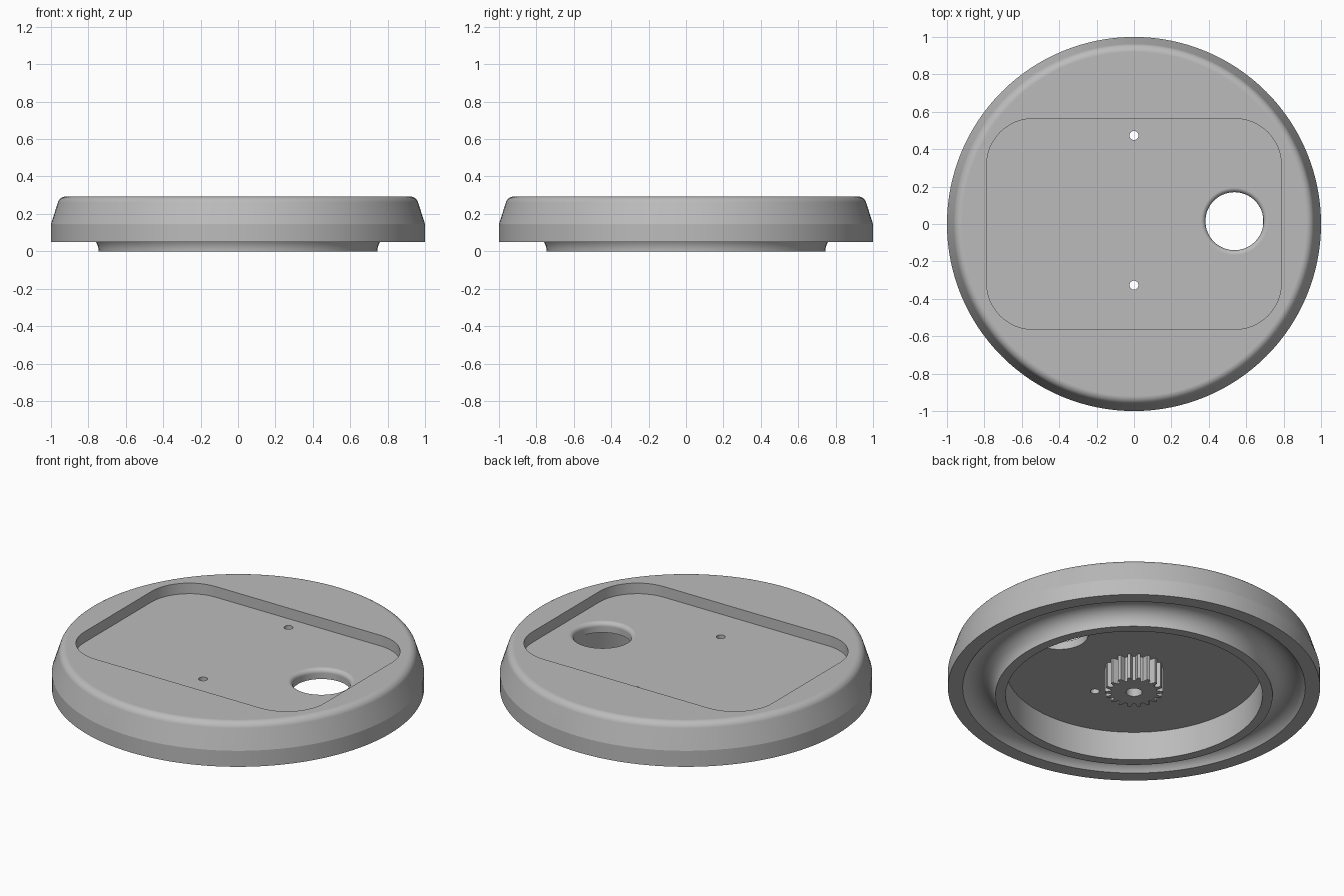
import bpy
import bmesh
from math import sin, cos, pi, radians

if "Cube" in bpy.data.objects:
    bpy.data.objects.remove(bpy.data.objects["Cube"])

grey = bpy.data.materials.new("plain grey")
grey.use_nodes = True
grey.diffuse_color = (0.5, 0.5, 0.5, 1)
grey.node_tree.nodes["Principled BSDF"].inputs["Base Color"].default_value = (0.5, 0.5, 0.5, 1)

TOP, FLOOR, CEILING, RIM = 0.293, 0.23, 0.17, 0.05


def arc(cx, cy, r, start, end, n):
    """Points on a circular arc, angles in degrees."""
    steps = [radians(start + (end - start) * i / n) for i in range(n + 1)]
    return [(cx + r * cos(a), cy + r * sin(a)) for a in steps]


def make_object(name, bm):
    bmesh.ops.remove_doubles(bm, verts=bm.verts, dist=1e-5)
    bmesh.ops.recalc_face_normals(bm, faces=bm.faces)
    mesh = bpy.data.meshes.new(name)
    bm.to_mesh(mesh)
    bm.free()
    mesh.materials.append(grey)
    obj = bpy.data.objects.new(name, mesh)
    bpy.context.collection.objects.link(obj)
    return obj


def skin(name, loops, closed=False):
    """Join successive rings of points with quads; cap the ends unless closed."""
    bm = bmesh.new()
    rings = [[bm.verts.new(p) for p in loop] for loop in loops]
    n = len(rings[0])
    pairs = list(zip(rings, rings[1:]))
    if closed:
        pairs.append((rings[-1], rings[0]))
    else:
        bm.faces.new(rings[0])
        bm.faces.new(rings[-1])
    for a, b in pairs:
        for i in range(n):
            j = (i + 1) % n
            bm.faces.new((a[i], a[j], b[j], b[i]))
    return make_object(name, bm)


def lathe(name, profile, segments, x=0, y=0):
    """Revolve (radius, height) points around a vertical axis."""
    return skin(name, [[(px + x, py + y, z) for px, py in arc(0, 0, r, 0, 360, segments)[:-1]]
                       for r, z in profile])


def cut(target, cutter):
    cutter.hide_render = True
    mod = target.modifiers.new("cut", "BOOLEAN")
    mod.operation = "DIFFERENCE"
    mod.solver = "EXACT"
    mod.object = cutter
    bpy.context.view_layer.objects.active = target
    bpy.ops.object.modifier_apply(modifier=mod.name)
    bpy.data.objects.remove(cutter)


def finish(obj, angle):
    bpy.ops.object.select_all(action="DESELECT")
    obj.select_set(True)
    bpy.context.view_layer.objects.active = obj
    bpy.ops.object.shade_smooth_by_angle(angle=radians(angle))
    mod = obj.modifiers.new("flat_normals", "WEIGHTED_NORMAL")
    mod.keep_sharp = True


# Round body: recessed underside, inner ring, arched groove, tapered outer wall
profile = [(0.69, CEILING), (0.69, 0)]
profile += arc(0.84, 0, 0.095, 180, 32, 18)
profile += [(0.925, RIM), (1, RIM), (1, 0.145)]
profile += arc(0.92, TOP - 0.045, 0.045, 17.7, 90, 8)
body = lathe("round_body", profile, 128)

# Rounded rectangular pocket in the top
outline = []
for cx, cy, start in ((0.54, 0.315, 0), (-0.54, 0.315, 90), (-0.54, -0.315, 180), (0.54, -0.315, 270)):
    outline += arc(cx, cy, 0.248, start, start + 90, 12)
cut(body, skin("pocket_cutter", [[(x, y, z) for x, y in outline] for z in (FLOOR, 0.4)]))

# Large finger hole with a rounded upper lip
lip = [(0.155, 0.1)] + arc(0.18, FLOOR - 0.025, 0.025, 180, 90, 8) + [(0.18, 0.26)]
cut(body, lathe("finger_hole_cutter", lip, 64, 0.537, 0.015))

# Two small screw holes
for y in (0.473, -0.327):
    cut(body, lathe("screw_hole_cutter", [(0.024, 0.1), (0.024, 0.3)], 32, 0, y))
finish(body, 12)

# Toothed hub under the floor with a blind bore
TEETH = 18
tooth = ((-0.33, 0.125), (-0.16, 0.156), (0.16, 0.156), (0.33, 0.125))
outer, bore = [], []
for t in range(TEETH):
    for offset, r in tooth:
        a = 2 * pi * (t + offset) / TEETH
        outer.append((r * cos(a), r * sin(a)))
        bore.append((0.043 * cos(a), 0.043 * sin(a)))
hub_loops = [(bore, CEILING + 0.01), (bore, 0.02), (outer, 0.02), (outer, CEILING + 0.01)]
hub = skin("toothed_hub", [[(x, y, z) for x, y in loop] for loop, z in hub_loops], closed=True)
finish(hub, 15)
